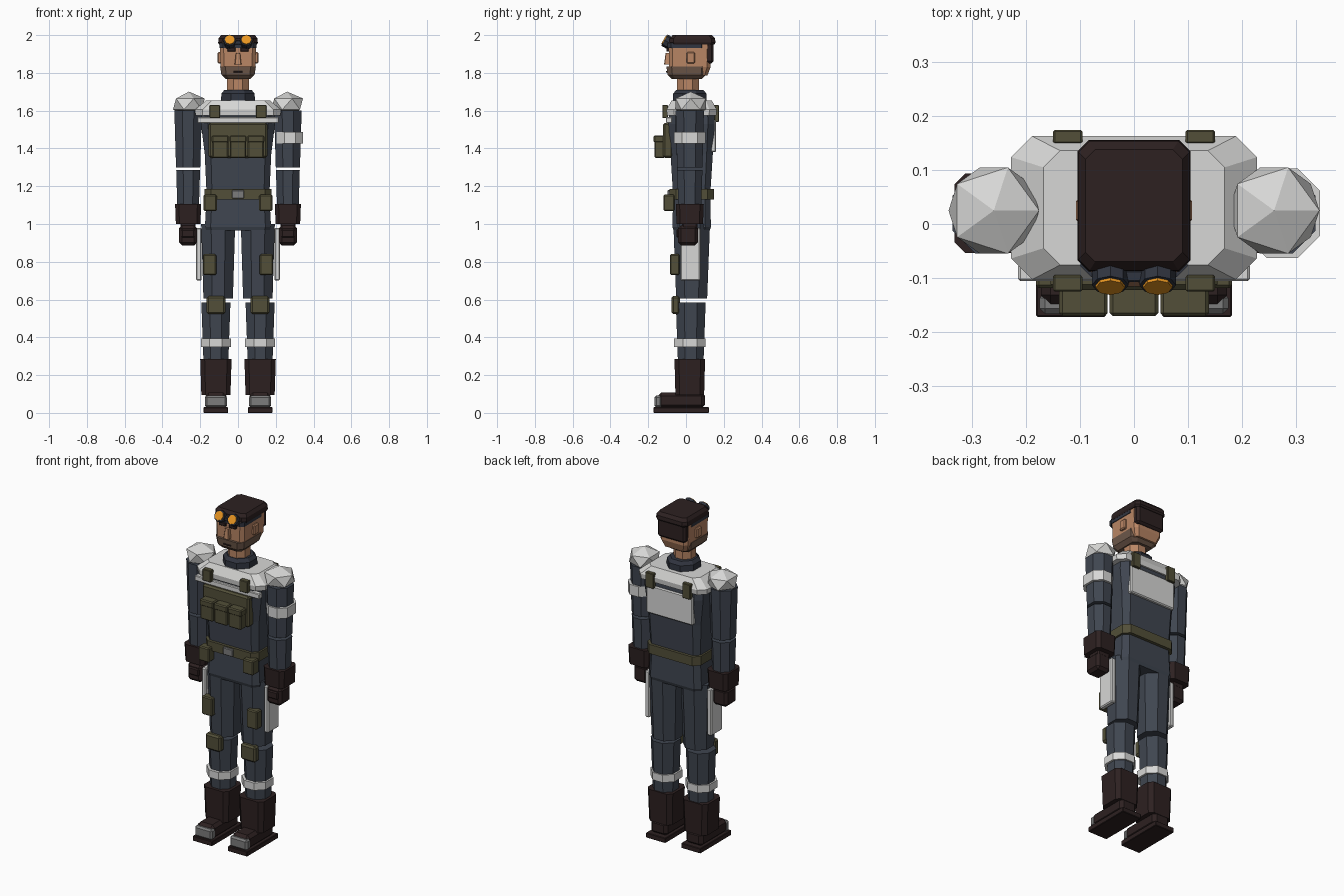
import bpy, bmesh, math
from mathutils import Matrix, Vector

default_cube = bpy.data.objects.get("Cube")
if default_cube:
    bpy.data.objects.remove(default_cube)


def material(name, red, green, blue):
    mat = bpy.data.materials.new(name)
    mat.use_nodes = True
    mat.diffuse_color = (red, green, blue, 1)
    shader = mat.node_tree.nodes["Principled BSDF"]
    shader.inputs["Base Color"].default_value = mat.diffuse_color
    return mat


NAVY = material("navy cloth", .05, .06, .08)
SLATE = material("dark slate", .03, .035, .05)
LEATHER = material("dark brown leather", .026, .015, .015)
OLIVE = material("olive webbing", .085, .078, .04)
PALE = material("pale armour", .68, .68, .67)
SKIN = material("skin", .49, .24, .13)
STUBBLE = material("stubble", .16, .1, .07)
AMBER = material("amber lens", .8, .3, .015)
METAL = material("grey metal", .2, .2, .2)

OCTAGON = 2 - math.sqrt(2)  # corner cut that makes a regular octagon
SQUARISH = OCTAGON / 2


def finish(name, bm, mat):
    bmesh.ops.recalc_face_normals(bm, faces=bm.faces)
    mesh = bpy.data.meshes.new(name)
    bm.to_mesh(mesh)
    bm.free()
    mesh.materials.append(mat)
    bpy.context.collection.objects.link(bpy.data.objects.new(name, mesh))


def box(name, mat, at, size, bevel=.006):
    """Bevelled box given by its centre and full size."""
    bm = bmesh.new()
    matrix = Matrix.Translation(at) @ Matrix.Diagonal((*size, 1))
    bmesh.ops.create_cube(bm, size=1, matrix=matrix)
    bmesh.ops.bevel(bm, geom=bm.edges[:], offset=bevel, segments=1, affect='EDGES')
    finish(name, bm, mat)


def loft(name, mat, *rings, x=0, y=.02, cut=OCTAGON):
    """Upright stack of corner-cut rectangles: (height, half width, half depth)."""
    bm = bmesh.new()
    loops = []
    for z, half_x, half_y in rings:
        corner = cut * min(half_x, half_y)
        points = [(half_x, half_y - corner), (half_x - corner, half_y)]
        points += [(-px, py) for px, py in reversed(points)]
        points += [(-px, -py) for px, py in points]
        loops.append([bm.verts.new((x + px, y + py, z)) for px, py in points])
    for low, high in zip(loops, loops[1:]):
        for i in range(len(low)):
            bm.faces.new((low[i - 1], low[i], high[i], high[i - 1]))
    bm.faces.new(loops[0])
    bm.faces.new(loops[-1])
    finish(name, bm, mat)


def band(name, mat, low, high, half_x, half_y, **options):
    """Straight collar of constant section."""
    loft(name, mat, (low, half_x, half_y), (high, half_x, half_y), **options)


def disc(name, mat, centre, direction, radius, depth):
    """Eight-sided drum facing the given direction."""
    bm = bmesh.new()
    turn = direction.to_track_quat('Z', 'Y').to_matrix().to_4x4()
    bmesh.ops.create_cone(bm, cap_ends=True, segments=8, radius1=radius, radius2=radius,
                          depth=depth, matrix=Matrix.Translation(centre) @ turn)
    finish(name, bm, mat)


def shoulder_guard(name, side):
    """Flattened twenty-sided ball."""
    bm = bmesh.new()
    matrix = Matrix.Translation((side * .26, .025, 1.635)) @ Matrix.Diagonal((1, 1, .7, 1))
    bmesh.ops.create_icosphere(bm, subdivisions=1, radius=.094, matrix=matrix)
    finish(name, bm, PALE)


def arm(label, side):
    x = side * .264
    # The sleeve stops short of the forearm, leaving a slit at the elbow
    loft(f"{label}_upper_arm", NAVY, (1.3, .064, .067), (1.6, .073, .075), x=x)
    loft(f"{label}_forearm", NAVY, (1.08, .057, .06), (1.285, .063, .067), x=x)
    loft(f"{label}_glove_cuff", LEATHER, (1, .065, .07), (1.105, .069, .074), x=x, cut=SQUARISH)
    box(f"{label}_hand", LEATHER, at=(x, .01, .94), size=(.096, .106, .106), bevel=.016)
    box(f"{label}_wrist", LEATHER, at=(x, .02, .99), size=(.08, .08, .04))
    box(f"{label}_knuckle_plate", LEATHER, at=(x, -.04, .95), size=(.07, .02, .045))


def leg(label, side):
    x = side * .117
    # Trousers with a slit at the knee
    loft(f"{label}_thigh", NAVY, (.605, .078, .082), (1, .09, .097), x=side * .105, y=.03)
    loft(f"{label}_shin", NAVY, (.25, .065, .067), (.585, .077, .079), x=x, y=.025)
    band(f"{label}_shin_band", PALE, .35, .395, .08, .084, x=x)
    box(f"{label}_thigh_pouch", OLIVE, at=(side * .15, -.06, .785), size=(.07, .05, .11))
    box(f"{label}_knee_pad", OLIVE, at=(x, -.055, .57), size=(.1, .045, .095), bevel=.01)
    box(f"{label}_hip_panel", PALE, at=(side * .207, .023, .84), size=(.03, .106, .28))
    # Boot
    loft(f"{label}_boot_shaft", LEATHER, (.095, .077, .076), (.285, .083, .081), x=x, cut=SQUARISH)
    box(f"{label}_boot_sole", LEATHER, at=(x, -.025, .015), size=(.13, .295, .03), bevel=.003)
    box(f"{label}_boot_foot", LEATHER, at=(x, -.025, .066), size=(.112, .25, .084), bevel=.018)
    box(f"{label}_toe_cap", METAL, at=(x, -.147, .06), size=(.116, .04, .064), bevel=.01)


def webbing(label, side):
    x = side * .123
    box(f"{label}_front_strap", OLIVE, at=(x, -.11, 1.595), size=(.054, .03, .07), bevel=.003)
    box(f"{label}_back_strap", OLIVE, at=(x, .162, 1.585), size=(.054, .025, .09), bevel=.003)
    box(f"{label}_belt_pouch", OLIVE, at=(side * .147, -.09, 1.112), size=(.07, .058, .086))


def face_side(label, side):
    box(f"{label}_ear", SKIN, at=(side * .096, .025, 1.88), size=(.024, .046, .06))
    box(f"{label}_brow", LEATHER, at=(side * .034, -.095, 1.923), size=(.044, .018, .022), bevel=.003)
    # Raised goggle, tipped upwards
    facing = Vector((0, -.87, .5))
    centre = Vector((side * .044, -.094, 1.962))
    disc(f"{label}_goggle_cup", SLATE, centre, facing, radius=.034, depth=.045)
    disc(f"{label}_goggle_lens", AMBER, centre + facing * .024, facing, radius=.027, depth=.008)


# Jacket, shoulder armour and collar
loft("jacket", NAVY, (.965, .168, .095), (.985, .175, .102), (1.15, .166, .098),
     (1.37, .176, .112), (1.53, .196, .122), (1.62, .19, .118), y=.03, cut=SQUARISH)
loft("shoulder_yoke", PALE, (1.575, .225, .13), (1.605, .228, .133), (1.655, .168, .106),
     y=.03, cut=SQUARISH)
box("chest_strip", PALE, at=(0, -.09, 1.55), size=(.43, .032, .032), bevel=.004)
box("back_plate", PALE, at=(0, .145, 1.465), size=(.31, .03, .17))
loft("collar", SLATE, (1.645, .09, .09), (1.69, .088, .088), (1.71, .072, .072))

# Chest rig with a row of flapped pouches
box("chest_rig", OLIVE, at=(0, -.096, 1.443), size=(.31, .052, .185), bevel=.01)
for label, x in zip(("right", "middle", "left"), (-.094, 0, .094)):
    box(f"{label}_chest_pouch", OLIVE, at=(x, -.14, 1.4), size=(.085, .055, .1))
    box(f"{label}_chest_pouch_flap", OLIVE, at=(x, -.143, 1.45), size=(.09, .056, .038))

# Belt
band("belt", OLIVE, 1.13, 1.185, .178, .117, y=.03, cut=SQUARISH)
box("belt_buckle", METAL, at=(0, -.09, 1.157), size=(.064, .018, .045), bevel=.004)

# Mirrored parts
for label, side in (("right", -1), ("left", 1)):
    shoulder_guard(f"{label}_shoulder_guard", side)
    arm(label, side)
    leg(label, side)
    webbing(label, side)
    face_side(label, side)

# Reflective band on one arm only
band("left_arm_band", PALE, 1.425, 1.487, .07, .083, x=.275)

# Neck and head
band("neck", SKIN, 1.69, 1.79, .058, .058, y=.01)
loft("head", SKIN, (1.785, .075, .093), (1.83, .092, .11), (1.96, .096, .112), cut=.2)
loft("beard", STUBBLE, (1.767, .065, .08), (1.79, .088, .102), (1.835, .095, .108),
     y=.004, cut=SQUARISH)
box("mouth", LEATHER, at=(0, -.103, 1.806), size=(.05, .008, .006), bevel=.001)
loft("nose", SKIN, (1.845, .018, .02), (1.905, .011, .012), y=-.096, cut=.2)

# Hair, cap and goggle strap
box("back_hair", LEATHER, at=(0, .113, 1.91), size=(.186, .066, .12), bevel=.012)
loft("cap", LEATHER, (1.95, .1, .116), (1.96, .105, .122), (1.982, .103, .12), (2, .09, .104),
     y=.034, cut=.2)
band("goggle_strap", SLATE, 1.932, 1.957, .099, .1, y=.002, cut=.2)
box("goggle_bridge", SLATE, at=(0, -.097, 1.96), size=(.04, .022, .022), bevel=.003)
